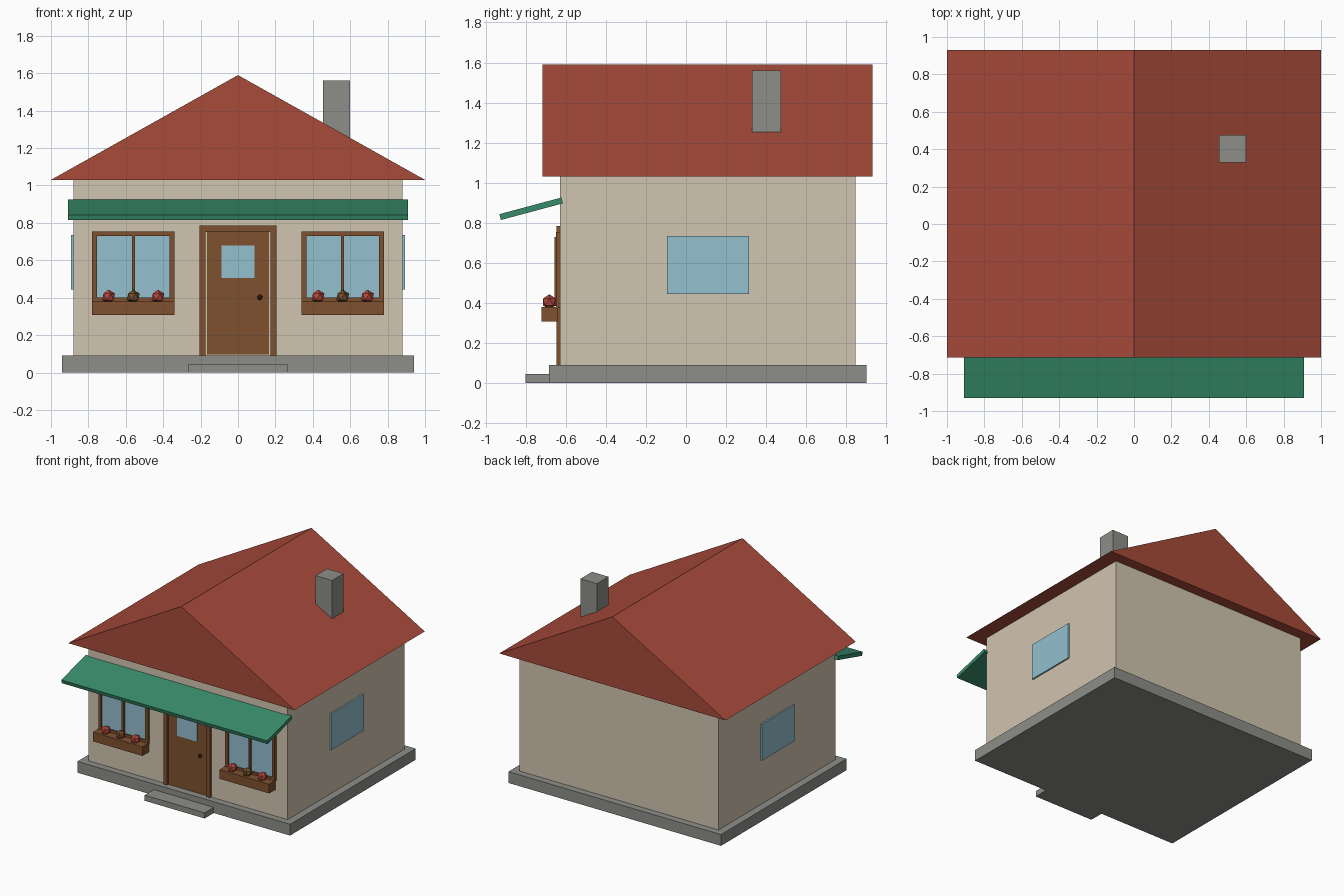
import bpy
import bmesh
import math
from mathutils import Matrix, Vector

cube = bpy.data.objects.get("Cube")
if cube:
    bpy.data.objects.remove(cube, do_unlink=True)


def material(name, r, g, b):
    linear = [(c / 255) ** 2.2 for c in (r, g, b)] + [1]
    m = bpy.data.materials.new(name)
    m.use_nodes = True
    m.diffuse_color = linear
    m.node_tree.nodes["Principled BSDF"].inputs["Base Color"].default_value = linear
    return m


CREAM = material("cream wall", 208, 195, 174)
RED = material("roof red", 166, 76, 60)
GREEN = material("awning green", 58, 138, 106)
GREY = material("stone grey", 140, 140, 136)
BROWN = material("wood brown", 126, 82, 51)
BLUE = material("glass blue", 146, 190, 206)
PINK = material("flower red", 180, 74, 62)
TAN = material("flower brown", 116, 80, 48)
DARK = material("knob brown", 70, 46, 30)


def finish(name, bm, mat):
    mesh = bpy.data.meshes.new(name)
    bm.to_mesh(mesh)
    bm.free()
    mesh.materials.append(mat)
    ob = bpy.data.objects.new(name, mesh)
    bpy.context.collection.objects.link(ob)
    return ob


def box(name, x, y, z, mat):
    """Box from (min, max) ranges along each axis."""
    bm = bmesh.new()
    bmesh.ops.create_cube(bm, size=1)
    ranges = (x, y, z)
    size = Vector([b - a for a, b in ranges])
    centre = Vector([(a + b) / 2 for a, b in ranges])
    bmesh.ops.scale(bm, vec=size, verts=bm.verts)
    bmesh.ops.translate(bm, vec=centre, verts=bm.verts)
    return finish(name, bm, mat)


def ball(name, centre, radius, mat):
    bm = bmesh.new()
    bmesh.ops.create_icosphere(bm, subdivisions=1, radius=radius,
                               matrix=Matrix.Translation(centre))
    return finish(name, bm, mat)


# Base, step and walls
WALL = -0.63
box("foundation", (-0.94, 0.94), (-0.685, 0.9), (0, 0.09), GREY)
box("front_step", (-0.265, 0.265), (-0.8, -0.68), (0, 0.045), GREY)
box("walls", (-0.88, 0.88), (WALL, 0.845), (0.09, 1.035), CREAM)

# Gable roof: a triangle pushed back along y
bm = bmesh.new()
gable = bm.faces.new([bm.verts.new((x, -0.715, z))
                      for x, z in ((-1, 1.03), (1, 1.03), (0, 1.59))])
back = bmesh.ops.extrude_face_region(bm, geom=[gable], use_keep_orig=True)
moved = [v for v in back["geom"] if isinstance(v, bmesh.types.BMVert)]
bmesh.ops.translate(bm, vec=(0, 1.645, 0), verts=moved)
bmesh.ops.recalc_face_normals(bm, faces=bm.faces)
finish("roof", bm, RED)
box("chimney", (0.455, 0.6), (0.33, 0.475), (1.15, 1.56), GREY)

# Sloping awning
awning = box("awning", (-0.91, 0.91), (-0.16, 0.16), (-0.015, 0.015), GREEN)
awning.rotation_euler.x = math.radians(15)
awning.location = (0, -0.773, 0.87)

# Door with frame, window and knob
box("door", (-0.167, 0.167), (-0.638, WALL), (0.095, 0.75), BROWN)
box("door_lintel", (-0.205, 0.205), (-0.647, WALL), (0.75, 0.785), BROWN)
for side, s in (("left", 1), ("right", -1)):
    box(side + "_door_post", sorted((s * 0.175, s * 0.205)),
        (-0.647, WALL), (0.09, 0.75), BROWN)
box("door_glass", (-0.088, 0.088), (-0.642, -0.637), (0.505, 0.68), BLUE)
ball("door_knob", (0.117, -0.647, 0.402), 0.016, DARK)

# Front windows with flower boxes, and the side windows
for side, s in (("left", 1), ("right", -1)):
    cx = s * 0.56
    box(side + "_window_glass", (cx - 0.2, cx + 0.2), (-0.638, WALL), (0.39, 0.74), BLUE)
    for edge, e in (("inner", -s), ("outer", s)):
        box(f"{side}_window_{edge}_bar", sorted((cx + e * 0.194, cx + e * 0.22)),
            (-0.65, WALL), (0.375, 0.755), BROWN)
    for edge, z in (("sill", 0.375), ("top", 0.73)):
        box(f"{side}_window_{edge}", (cx - 0.194, cx + 0.194),
            (-0.65, WALL), (z, z + 0.025), BROWN)
    box(side + "_window_mullion", (cx - 0.008, cx + 0.008),
        (-0.657, WALL), (0.385, 0.73), BROWN)
    box(side + "_flower_box", (cx - 0.22, cx + 0.22), (-0.72, -0.64), (0.307, 0.38), BROWN)
    for i, mat in enumerate((PINK, TAN, PINK)):
        ball(f"{side}_flower_{i + 1}", (cx + (i - 1) * 0.132, -0.682, 0.405), 0.038, mat)
    box(side + "_side_window", sorted((s * 0.87, s * 0.892)),
        (-0.095, 0.315), (0.445, 0.735), BLUE)
